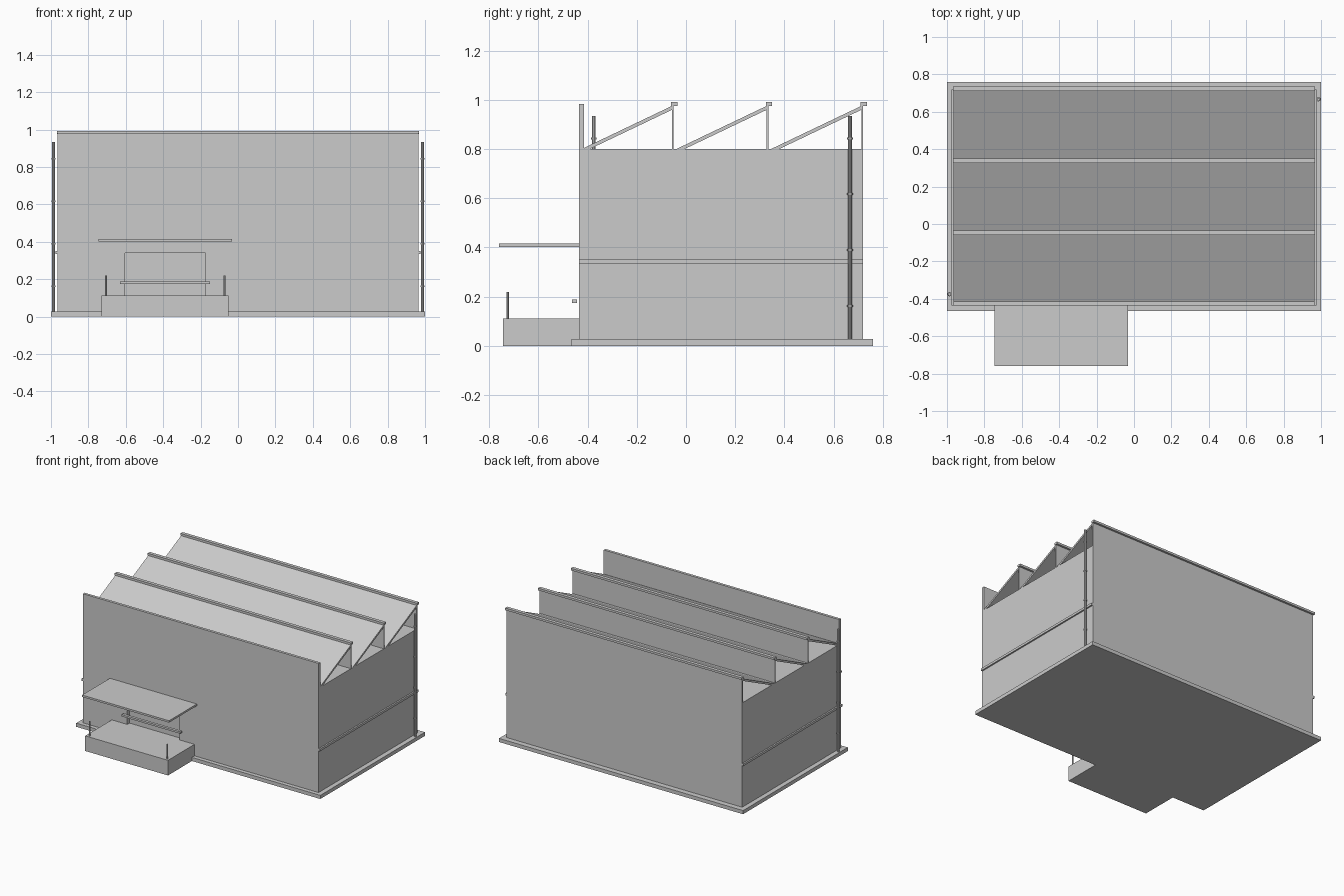
import bpy, bmesh
from mathutils import Vector

if "Cube" in bpy.data.objects:
    bpy.data.objects.remove(bpy.data.objects["Cube"])


def box(name, x0, x1, y0, y1, z0, z1):
    me = bpy.data.meshes.new(name)
    bm = bmesh.new()
    bmesh.ops.create_cube(bm, size=1)
    for v in bm.verts:
        v.co = Vector((x1 if v.co.x > 0 else x0,
                       y1 if v.co.y > 0 else y0,
                       z1 if v.co.z > 0 else z0))
    bm.to_mesh(me)
    bm.free()
    ob = bpy.data.objects.new(name, me)
    bpy.context.collection.objects.link(ob)
    return ob


def extrude_x(name, profile, x0, x1):
    me = bpy.data.meshes.new(name)
    bm = bmesh.new()
    face = bm.faces.new([bm.verts.new((x0, y, z)) for y, z in profile])
    out = bmesh.ops.extrude_face_region(bm, geom=[face])
    verts = [g for g in out["geom"] if isinstance(g, bmesh.types.BMVert)]
    bmesh.ops.translate(bm, verts=verts, vec=(x1 - x0, 0, 0))
    # the starting face is kept only if needed to close the solid
    bmesh.ops.holes_fill(bm, edges=bm.edges[:])
    bmesh.ops.recalc_face_normals(bm, faces=bm.faces)
    bm.to_mesh(me)
    bm.free()
    ob = bpy.data.objects.new(name, me)
    bpy.context.collection.objects.link(ob)
    return ob


def post(name, x, y, z0, z1, r, sides=10):
    bpy.ops.mesh.primitive_cylinder_add(vertices=sides, radius=r, depth=z1 - z0,
                                        location=(x, y, (z0 + z1) / 2))
    ob = bpy.context.object
    ob.name = name
    bpy.ops.object.shade_smooth_by_angle()
    return ob


W = 0.965

# plinth and main hall with recessed loading door
box("plinth", -1, 1, -0.465, 0.76, 0, 0.027)
hall = box("hall_walls", -W, W, -0.435, 0.72, 0.027, 0.80)
cutter = box("door_cutter", -0.605, -0.175, -0.50, -0.405, 0.11, 0.34)
cutter.hide_render = True
cutter.hide_viewport = True
mod = hall.modifiers.new("door_recess", "BOOLEAN")
mod.operation = "DIFFERENCE"
mod.solver = "EXACT"
mod.object = cutter

# front parapet
box("front_parapet", -W, W, -0.435, -0.415, 0.80, 0.983)

# sawtooth roof: slope, vertical glazing and ridge cap per bay
for i in range(3):
    d = i * 0.385
    extrude_x(f"roof_slope_{i}", [(-0.425 + d, 0.80), (-0.392 + d, 0.80),
                                  (-0.05 + d, 0.963), (-0.05 + d, 0.979)], -W, W)
    box(f"north_light_{i}", -W, W, -0.057 + d, -0.05 + d, 0.80, 0.975)
    box(f"ridge_cap_{i}", -W - 0.003, W + 0.003, -0.06 + d, -0.035 + d, 0.976, 0.992)

# loading dock, canopy, door rail and bollards
box("loading_dock", -0.73, -0.052, -0.745, -0.435, 0, 0.112)
box("canopy", -0.745, -0.033, -0.76, -0.435, 0.402, 0.416)
box("door_rail", -0.63, -0.15, -0.463, -0.443, 0.175, 0.189)
for i, x in enumerate((-0.706, -0.072)):
    post(f"bollard_{i}", x, -0.725, 0.11, 0.22, 0.005)

# side bands and downpipes with collars
for name, s, y in (("right", 1, 0.667), ("left", -1, -0.375)):
    xs = sorted((s * W, s * 0.976))
    box(f"{name}_band", xs[0], xs[1], -0.435, 0.72, 0.335, 0.352)
    post(f"{name}_downpipe", s * 0.986, y, 0.027, 0.935, 0.008)
    for k in range(4):
        z = 0.163 + k * 0.227
        post(f"{name}_pipe_collar_{k}", s * 0.986, y, z - 0.004, z + 0.004, 0.012)
